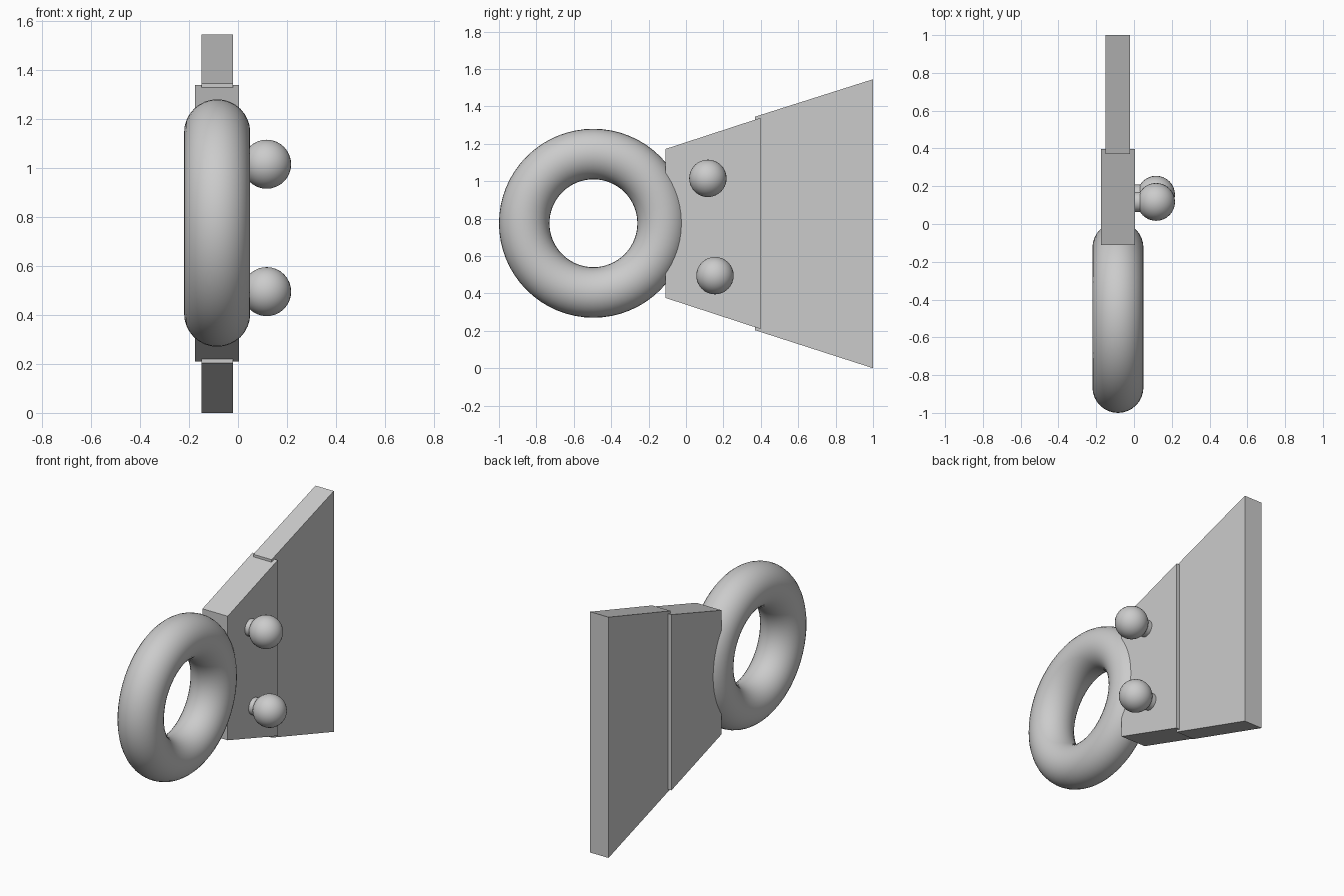
import bpy, bmesh, math

if "Cube" in bpy.data.objects:
    bpy.data.objects.remove(bpy.data.objects["Cube"])

grey = bpy.data.materials.new("light grey")
grey.diffuse_color = (0.6, 0.6, 0.6, 1)
grey.use_nodes = True
grey.node_tree.nodes["Principled BSDF"].inputs["Base Color"].default_value = grey.diffuse_color


def finish(obj, name, smooth=False):
    obj.name = name
    obj.data.name = name
    obj.data.materials.append(grey)
    if smooth:
        bpy.ops.object.shade_smooth_by_angle(angle=math.radians(40))


def tapered_plate(name, x0, x1, y0, y1, z_front, z_back):
    """Upright slab whose height changes from front (y0) to back (y1)."""
    profile = [(y0, z_front[0]), (y1, z_back[0]), (y1, z_back[1]), (y0, z_front[1])]
    bm = bmesh.new()
    face = bm.faces.new([bm.verts.new((x0, y, z)) for y, z in profile])
    ext = bmesh.ops.extrude_face_region(bm, geom=[face])["geom"]
    verts = [g for g in ext if isinstance(g, bmesh.types.BMVert)]
    bmesh.ops.translate(bm, verts=verts, vec=(x1 - x0, 0, 0))
    bmesh.ops.recalc_face_normals(bm, faces=bm.faces)
    mesh = bpy.data.meshes.new(name)
    bm.to_mesh(mesh)
    bm.free()
    obj = bpy.data.objects.new(name, mesh)
    bpy.context.collection.objects.link(obj)
    finish(obj, name)


# Ring
bpy.ops.mesh.primitive_torus_add(
    location=(-0.085, -0.495, 0.775), rotation=(0, math.pi / 2, 0),
    major_radius=0.37, minor_radius=0.135, major_segments=64, minor_segments=32)
finish(bpy.context.object, "ring", True)

# Thick inner plate and thin outer plate
tapered_plate("inner_plate", -0.175, 0.004, -0.11, 0.398, (0.376, 1.172), (0.21, 1.338))
tapered_plate("outer_plate", -0.15, -0.02, 0.37, 1.0, (0.203, 1.345), (0.0, 1.545))

# Knobs on short stems
for label, y, z in (("upper", 0.117, 1.015), ("lower", 0.155, 0.495)):
    bpy.ops.mesh.primitive_cylinder_add(
        vertices=32, radius=0.053, depth=0.13,
        location=(0.04, y, z), rotation=(0, math.pi / 2, 0))
    finish(bpy.context.object, label + "_knob_stem", True)
    bpy.ops.mesh.primitive_uv_sphere_add(
        segments=32, ring_count=16, radius=0.1, location=(0.117, y, z))
    finish(bpy.context.object, label + "_knob", True)
